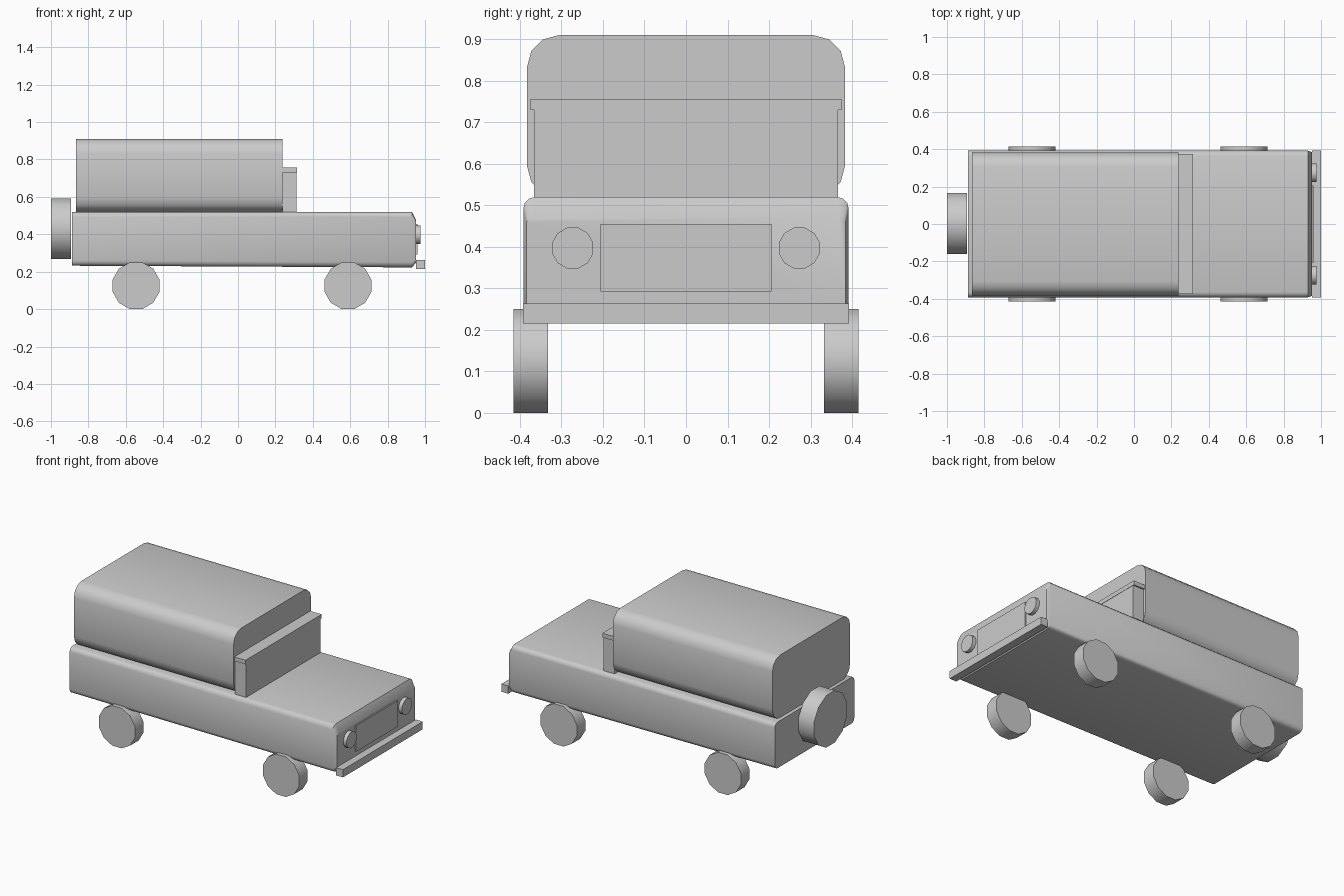
import bpy, bmesh
from math import cos, sin, pi, radians

if "Cube" in bpy.data.objects:
    bpy.data.objects.remove(bpy.data.objects["Cube"])


def loft(name, rings):
    # Skin a stack of matching cross-sections and cap both ends
    bm = bmesh.new()
    loops = [[bm.verts.new(p) for p in ring] for ring in rings]
    n = len(loops[0])
    for a, b in zip(loops, loops[1:]):
        for i in range(n):
            j = (i + 1) % n
            bm.faces.new((a[i], a[j], b[j], b[i]))
    bm.faces.new(loops[0][::-1])
    bm.faces.new(loops[-1])
    bmesh.ops.recalc_face_normals(bm, faces=bm.faces)
    mesh = bpy.data.meshes.new(name)
    bm.to_mesh(mesh)
    bm.free()
    ob = bpy.data.objects.new(name, mesh)
    bpy.context.collection.objects.link(ob)
    bpy.ops.object.select_all(action='DESELECT')
    bpy.context.view_layer.objects.active = ob
    ob.select_set(True)
    bpy.ops.object.shade_smooth_by_angle(angle=radians(35))
    return ob


def section(x, half, z0, z1, r, seg=3):
    # Rounded rectangle across the car at position x
    pts = []
    corners = [(half - r, z1 - r), (r - half, z1 - r), (r - half, z0 + r), (half - r, z0 + r)]
    for k, (cy, cz) in enumerate(corners):
        for i in range(seg + 1):
            a = pi / 2 * (k + i / seg)
            pts.append((x, cy + r * cos(a), cz + r * sin(a)))
    return pts


def box(name, x0, x1, half, z0, z1):
    return loft(name, [[(x, -half, z0), (x, half, z0), (x, half, z1), (x, -half, z1)]
                       for x in (x0, x1)])


def disc(name, axis, start, end, u, z, r, sides=12):
    # Flat-topped cylinder along x or y; u is the other horizontal coordinate
    rings = []
    for d in (start, end):
        ring = []
        for i in range(sides):
            a = 2 * pi * (i + 0.5) / sides
            h, v = u + r * cos(a), z + r * sin(a)
            ring.append((d, h, v) if axis == 'x' else (h, d, v))
        rings.append(ring)
    return loft(name, rings)


# Lower body with tapered nose
loft("body", [section(-0.888, 0.392, 0.232, 0.52, 0.028),
              section(0.93, 0.392, 0.223, 0.52, 0.028),
              section(0.953, 0.384, 0.25, 0.473, 0.015)])

# Rounded cabin
loft("cabin", [section(x, 0.383, 0.518, 0.91, 0.077) for x in (-0.865, 0.237)])

# Windscreen and its top rail
box("windscreen", 0.237, 0.313, 0.366, 0.515, 0.732)
box("windscreen_rail", 0.237, 0.315, 0.375, 0.73, 0.756)

# Grille and bumper
box("grille", 0.945, 0.96, 0.206, 0.293, 0.455)
box("front_bumper", 0.952, 1.0, 0.393, 0.215, 0.263)

# Wheels and headlights, mirrored left and right
for s, side in ((-1, "right"), (1, "left")):
    for x, end in ((-0.545, "rear"), (0.588, "front")):
        disc(f"{end}_{side}_wheel", 'y', s * 0.332, s * 0.415, x, 0.125, 0.1294)
    disc(f"{side}_headlight", 'x', 0.945, 0.976, s * 0.273, 0.397, 0.051)

# Spare wheel on the tail
disc("spare_wheel", 'x', -1.0, -0.893, 0.003, 0.43, 0.168)
